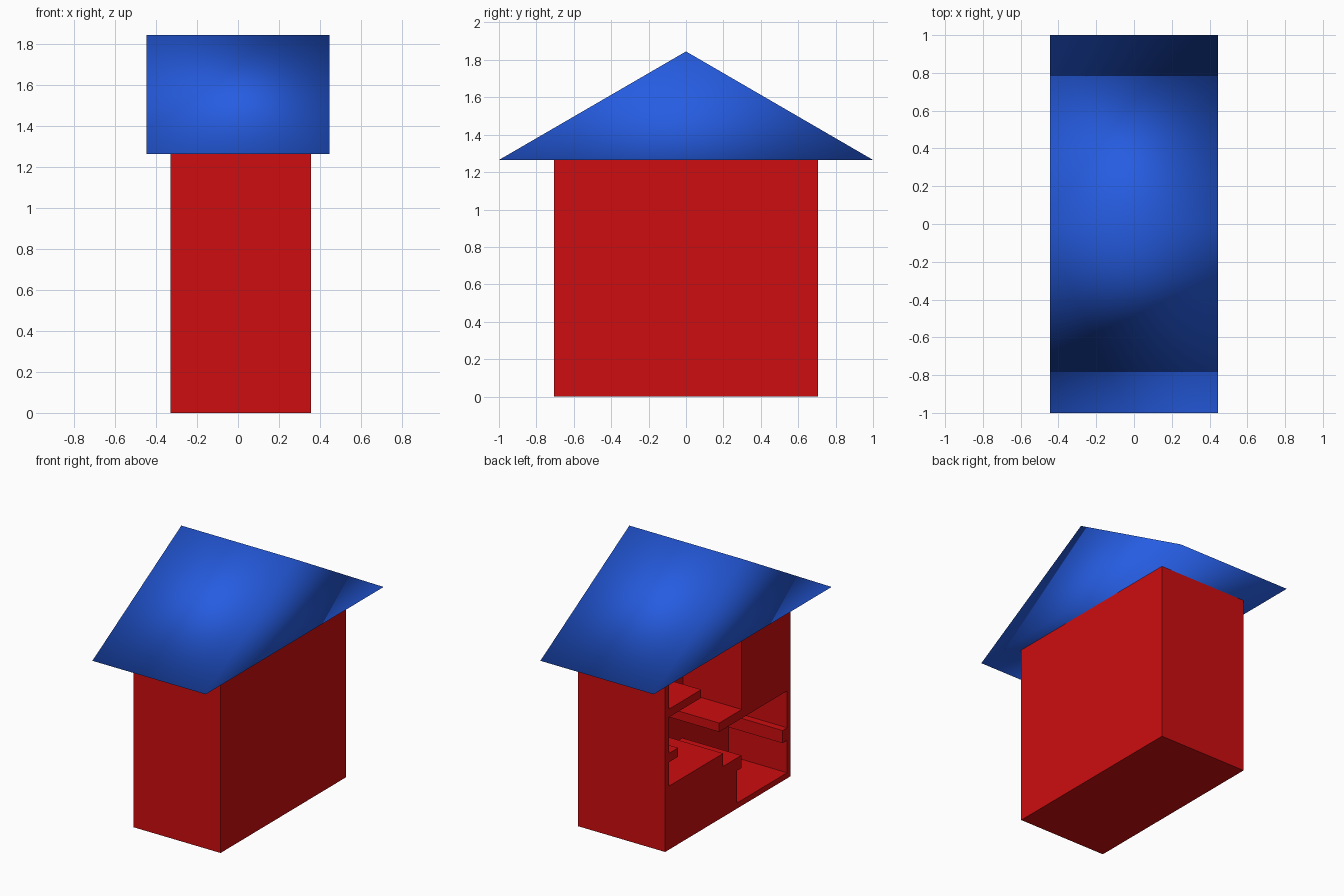
import bpy
import bmesh
from mathutils import Vector

cube = bpy.data.objects.get("Cube")
if cube:
    bpy.data.objects.remove(cube, do_unlink=True)


def make_material(name, rgb):
    mat = bpy.data.materials.new(name)
    mat.use_nodes = True
    color = (*rgb, 1.0)
    mat.diffuse_color = color
    mat.node_tree.nodes["Principled BSDF"].inputs["Base Color"].default_value = color
    return mat


def extrude_profile(name, profile, x_start, x_end, mat, smooth=False):
    """Extrude a (y, z) outline along x into a closed solid."""
    bm = bmesh.new()
    face = bm.faces.new([bm.verts.new((x_start, y, z)) for y, z in profile])
    result = bmesh.ops.extrude_face_region(bm, geom=[face])
    moved = [v for v in result["geom"] if isinstance(v, bmesh.types.BMVert)]
    bmesh.ops.translate(bm, verts=moved, vec=Vector((x_end - x_start, 0, 0)))
    bmesh.ops.recalc_face_normals(bm, faces=bm.faces)
    for f in bm.faces:
        f.smooth = smooth
    mesh = bpy.data.meshes.new(name)
    bm.to_mesh(mesh)
    bm.free()
    mesh.materials.append(mat)
    obj = bpy.data.objects.new(name, mesh)
    bpy.context.collection.objects.link(obj)
    return obj


red = make_material("wall red", (0.61, 0.004, 0.005))
blue = make_material("roof blue", (0.019, 0.108, 0.76))

EAVE = 1.265
HALF = 0.706      # half length of the house
INNER = 0.665     # inner face of the end walls
OPEN_X, BACK_X = -0.33, 0.133

# House body
house = extrude_profile(
    "house_body",
    [(-HALF, 0), (HALF, 0), (HALF, EAVE), (-HALF, EAVE)],
    OPEN_X, 0.357, red)

# Rooms opening on one side, joined by hatches through three floors
lower, middle, upper = (0.27, 0.36), (0.622, 0.685), (0.942, 1.0)
rooms = [
    (-INNER, 0.04), (-0.1, 0.04), (-0.1, lower[0]),
    (-0.15, lower[0]), (-0.15, lower[1]),
    (0.053, lower[1]), (0.053, 0.452), (INNER, 0.452),
    (INNER, middle[0]), (0.56, middle[0]), (0.56, middle[1]), (INNER, middle[1]),
    (INNER, upper[0]), (0.3, upper[0]), (0.3, upper[1]), (INNER, upper[1]),
    (INNER, 1.225), (-0.155, 1.225),
    (-0.155, middle[1]), (0.098, middle[1]), (0.098, middle[0]),
    (-INNER, middle[0]), (-INNER, lower[1]),
    (-0.614, lower[1]), (-0.614, lower[0]), (-INNER, lower[0]),
]
cutter = extrude_profile("rooms_cutter", rooms, OPEN_X - 0.1, BACK_X, red)
cutter.hide_render = True

cut = house.modifiers.new("carve_rooms", "BOOLEAN")
cut.operation = "DIFFERENCE"
cut.solver = "EXACT"
cut.object = cutter
bpy.context.view_layer.objects.active = house
bpy.ops.object.modifier_apply(modifier=cut.name)
bpy.data.objects.remove(cutter, do_unlink=True)

# Gabled roof, softly shaded all round
extrude_profile("roof", [(-1, EAVE), (1, EAVE), (0, 1.845)],
                -0.446, 0.446, blue, smooth=True)
